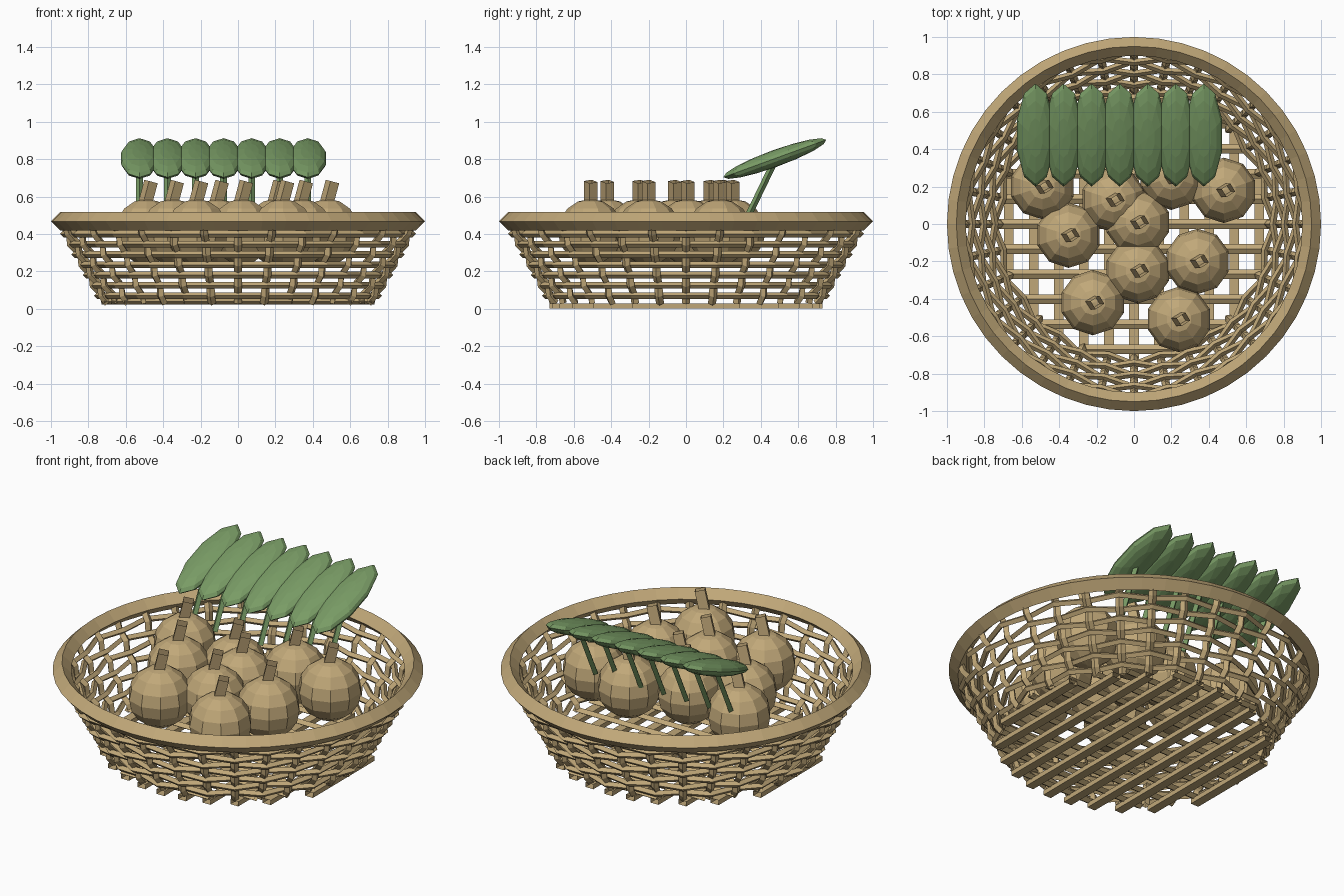
import bpy, bmesh, math
from mathutils import Vector, Matrix

cube = bpy.data.objects.get("Cube")
if cube:
    bpy.data.objects.remove(cube)


def material(name, rgb):
    m = bpy.data.materials.new(name)
    m.use_nodes = True
    m.diffuse_color = (*rgb, 1)
    m.node_tree.nodes["Principled BSDF"].inputs["Base Color"].default_value = (*rgb, 1)
    return m


STRAW = material("straw tan", (0.53, 0.39, 0.19))
GREEN = material("leaf green", (0.19, 0.33, 0.13))


def finish(name, bm, mat):
    mesh = bpy.data.meshes.new(name)
    bm.to_mesh(mesh)
    bm.free()
    mesh.materials.append(mat)
    obj = bpy.data.objects.new(name, mesh)
    bpy.context.collection.objects.link(obj)
    return obj


def tube(bm, points, width, height, closed=False, diamond=True, up=(0, 0, 1)):
    """Sweep a four-sided open section along a path."""
    pts = [Vector(p) for p in points]
    n = len(pts)
    rows = []
    for i, p in enumerate(pts):
        a = pts[i - 1] if closed or i else p
        b = pts[(i + 1) % n] if closed or i < n - 1 else p
        t = (b - a).normalized()
        side = t.cross(Vector(up)).normalized()
        rise = side.cross(t)
        if diamond:
            corners = [(1, 0), (0, 1), (-1, 0), (0, -1)]
        else:
            corners = [(1, -1), (1, 1), (-1, 1), (-1, -1)]
        rows.append([bm.verts.new(p + side * width * u + rise * height * v) for u, v in corners])
    for i in range(n if closed else n - 1):
        r, s = rows[i], rows[(i + 1) % n]
        for k in range(4):
            j = (k + 1) % 4
            bm.faces.new((r[k], s[k], s[j], r[j]))


def polar(r, angle, z):
    return (r * math.cos(angle), r * math.sin(angle), z)


def wall_radius(z):
    return 0.71 + (z - 0.03) * 0.55


STAVES = 32
ROW_Z = [0.07 + 0.055 * i for i in range(7)]

# Rim
bm = bmesh.new()
tube(bm, [polar(0.95, math.tau * i / 48, 0.467) for i in range(48)], 0.05, 0.05, closed=True)
finish("rim", bm, STRAW)

# Woven rows, passing in and out of the staves
bm = bmesh.new()
for row, z in enumerate(ROW_Z):
    ring = []
    for i in range(STAVES):
        sway = 0.02 * (-1) ** (i + row)
        ring.append(polar(wall_radius(z) + sway, math.tau * i / STAVES, z))
    tube(bm, ring, 0.018, 0.018, closed=True)
finish("woven_rows", bm, STRAW)

# Upright staves, swaying against the rows
bm = bmesh.new()
for i in range(STAVES):
    angle = math.tau * i / STAVES
    path = [polar(wall_radius(0.03), angle, 0.03)]
    for row, z in enumerate(ROW_Z):
        path.append(polar(wall_radius(z) - 0.012 * (-1) ** (i + row), angle, z))
    path.append(polar(wall_radius(0.46), angle, 0.46))
    tube(bm, path, 0.022, 0.02, up=polar(1, angle, 0))
finish("staves", bm, STRAW)

# Floor slats in two crossing layers, trimmed to a circle
lower, upper = bmesh.new(), bmesh.new()
for i in range(-5, 6):
    c = i * 0.134
    half = math.sqrt(0.73 ** 2 - c ** 2)
    tube(lower, [(c, -half, 0.014), (c, half, 0.014)], 0.026, 0.014, diamond=False)
    tube(upper, [(-half, c, 0.038), (half, c, 0.038)], 0.026, 0.016)
finish("lower_floor_slats", lower, STRAW)
finish("upper_floor_slats", upper, STRAW)

# Round fruits with tilted stems
FRUITS = [(-.49, .2), (-.11, .13), (.2, .25), (.48, .18), (-.35, -.06),
          (.02, .01), (.02, -.25), (.34, -.2), (-.22, -.42), (.24, -.51)]
for x, y in FRUITS:
    bm = bmesh.new()
    bmesh.ops.create_uvsphere(bm, u_segments=10, v_segments=8, radius=0.175,
                              matrix=Matrix.Translation((x, y, 0.412)))
    finish("fruit", bm, STRAW)
    bm = bmesh.new()
    tube(bm, [(x - 0.01, y, 0.55), (x + 0.025, y, 0.68)], 0.025, 0.028, diamond=False, up=(1, 0.6, 0))
    finish("fruit_stem", bm, STRAW)

# Row of tilted leaves on thin stalks
for i in range(7):
    x = -0.527 + 0.15 * i
    bm = bmesh.new()
    place = (Matrix.Translation((x, 0.475, 0.803)) @ Matrix.Rotation(math.radians(20), 4, "X")
             @ Matrix.Diagonal((0.103, 0.293, 0.045, 1)))
    bmesh.ops.create_uvsphere(bm, u_segments=10, v_segments=8, radius=1, matrix=place)
    finish("leaf", bm, GREEN)
    bm = bmesh.new()
    tube(bm, [(x, 0.32, 0.47), (x, 0.475, 0.79)], 0.018, 0.018, up=(0, 1, 0))
    finish("leaf_stalk", bm, GREEN)
